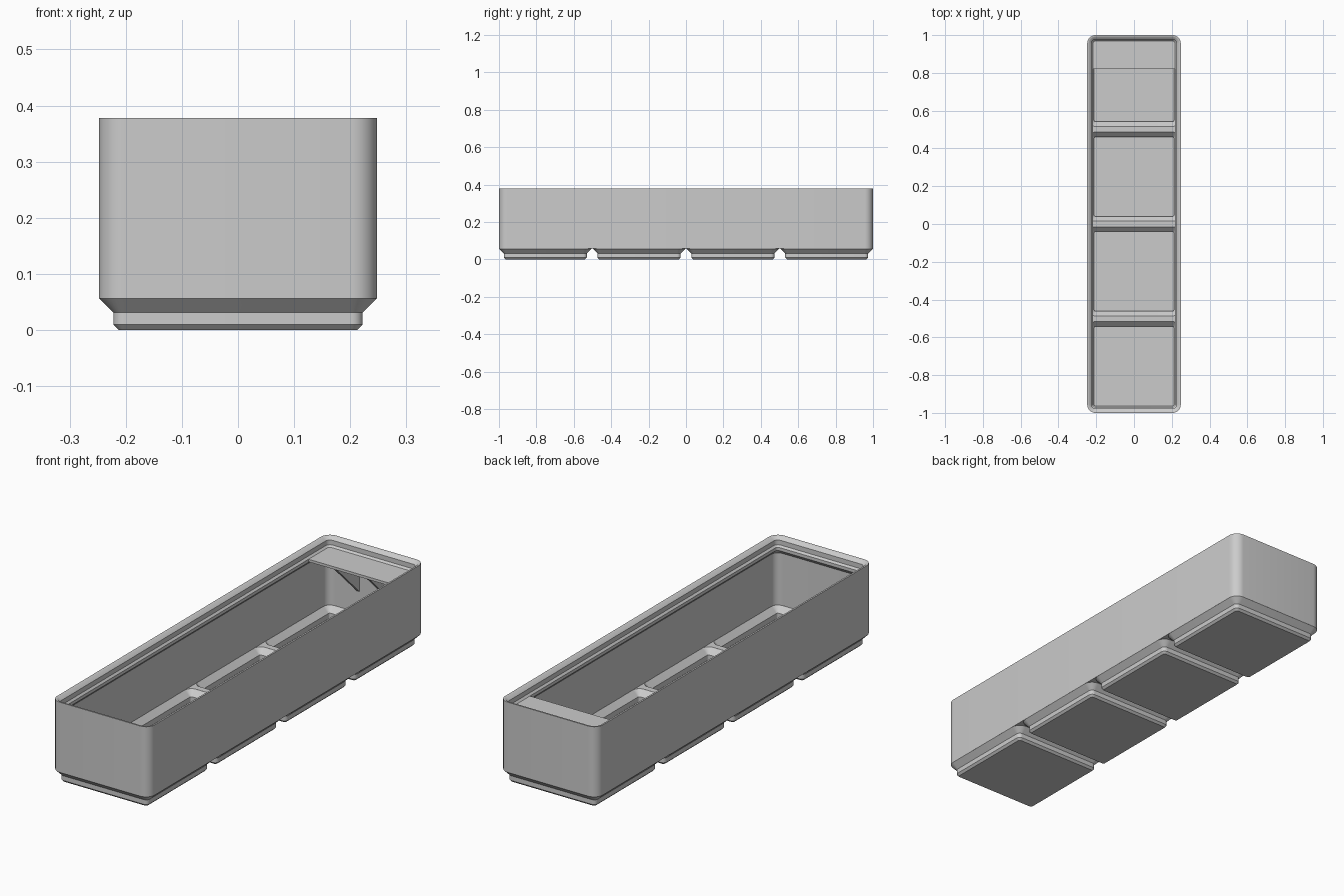
import bpy, bmesh, math
from mathutils import Vector

if "Cube" in bpy.data.objects:
    bpy.data.objects.remove(bpy.data.objects["Cube"], do_unlink=True)

# All sizes below are in millimetres and scaled to the final size
UNIT = 2 / 167.5
WIDTH, LENGTH, PITCH, RADIUS = 41.5, 167.5, 42, 3.75
WALL, TOP, DECK = 0.95, 31.66, 4.75
CENTRES = [PITCH * (i - 1.5) for i in range(4)]

grey = bpy.data.materials.new("plain grey")
grey.use_nodes = True
colour = (0.6, 0.6, 0.6, 1)
grey.diffuse_color = colour
grey.node_tree.nodes["Principled BSDF"].inputs["Base Color"].default_value = colour


def make_object(name, bm):
    bmesh.ops.recalc_face_normals(bm, faces=bm.faces)
    bmesh.ops.scale(bm, vec=Vector((UNIT, UNIT, UNIT)), verts=bm.verts)
    mesh = bpy.data.meshes.new(name)
    bm.to_mesh(mesh)
    bm.free()
    mesh.materials.append(grey)
    obj = bpy.data.objects.new(name, mesh)
    bpy.context.collection.objects.link(obj)
    return obj


def ring(bm, length, y, inset, z, steps=8):
    """Rounded rectangle outline, shrunk by inset."""
    r = max(RADIUS - inset, 0.5)
    hx, hy = WIDTH / 2 - inset - r, length / 2 - inset - r
    verts = []
    for corner, (sx, sy) in enumerate([(1, 1), (-1, 1), (-1, -1), (1, -1)]):
        for k in range(steps + 1):
            a = (corner + k / steps) * math.pi / 2
            verts.append(bm.verts.new((sx * hx + r * math.cos(a),
                                       y + sy * hy + r * math.sin(a), z)))
    return verts


def loft(name, length, y, profile):
    """Closed solid through rounded rectangles given as (inset, z)."""
    bm = bmesh.new()
    rings = [ring(bm, length, y, inset, z) for inset, z in profile]
    for low, high in zip(rings, rings[1:]):
        for i in range(len(low)):
            j = (i + 1) % len(low)
            bm.faces.new((low[i], low[j], high[j], high[i]))
    bm.faces.new(rings[0])
    bm.faces.new(rings[-1])
    return make_object(name, bm)


def combine(target, tool, operation):
    mod = target.modifiers.new(tool.name, "BOOLEAN")
    mod.object, mod.operation, mod.solver = tool, operation, "EXACT"
    bpy.context.view_layer.objects.active = target
    bpy.ops.object.modifier_apply(modifier=mod.name)
    bpy.data.objects.remove(tool, do_unlink=True)


def prism(name, outline, x, thickness):
    """Side outline of (y, z) points, extruded across x."""
    bm = bmesh.new()
    face = bm.faces.new([bm.verts.new((x - thickness / 2, y, z)) for y, z in outline])
    grown = bmesh.ops.extrude_face_region(bm, geom=[face], use_keep_orig=True)["geom"]
    moved = [g for g in grown if isinstance(g, bmesh.types.BMVert)]
    bmesh.ops.translate(bm, vec=(thickness, 0, 0), verts=moved)
    return make_object(name, bm)


# Bin body with four stepped feet
body = loft("bin_body", LENGTH, 0, [(0, DECK), (0, TOP)])
for y in CENTRES:
    foot = loft("foot", WIDTH, y, [(2.95, 0), (2.15, 0.8), (2.15, 2.6),
                                   (0.01, DECK - 0.01), (0.01, DECK + 0.3)])
    combine(body, foot, "UNION")

# Main cavity, with the stacking lip and its sloped support
cavity = loft("cavity", LENGTH, 0, [
    (WALL, DECK + 0.4), (WALL, 25.15), (2.6, 26.8), (2.6, 28), (1.9, 28.7),
    (1.9, 30.5), (0.85, 31.5), (0.4, TOP), (0.4, TOP + 1)])
combine(body, cavity, "DIFFERENCE")

# Hollow inside each foot
for y in CENTRES:
    hollow = loft("hollow", WIDTH, y, [(3.1, 1), (3.1, 3), (WALL + 0.02, DECK + 0.38),
                                       (WALL + 0.02, DECK + 2)])
    combine(body, hollow, "DIFFERENCE")

# Label shelf at the back and the two gussets beneath it
back = LENGTH / 2 - 0.5
shelf_front = 68.7
shelf = prism("label_shelf", [(shelf_front, 28), (back, 28), (back, 27), (shelf_front, 27)],
              0, WIDTH - 4)
gussets = [prism("label_gusset", [(shelf_front, 27.2), (back, 27.2), (back, 12.9)],
                 x, 1.2) for x in (-7, 7)]

for obj in [body, shelf] + gussets:
    bpy.ops.object.select_all(action="DESELECT")
    obj.select_set(True)
    bpy.context.view_layer.objects.active = obj
    bpy.ops.object.shade_smooth_by_angle(angle=math.radians(30))
